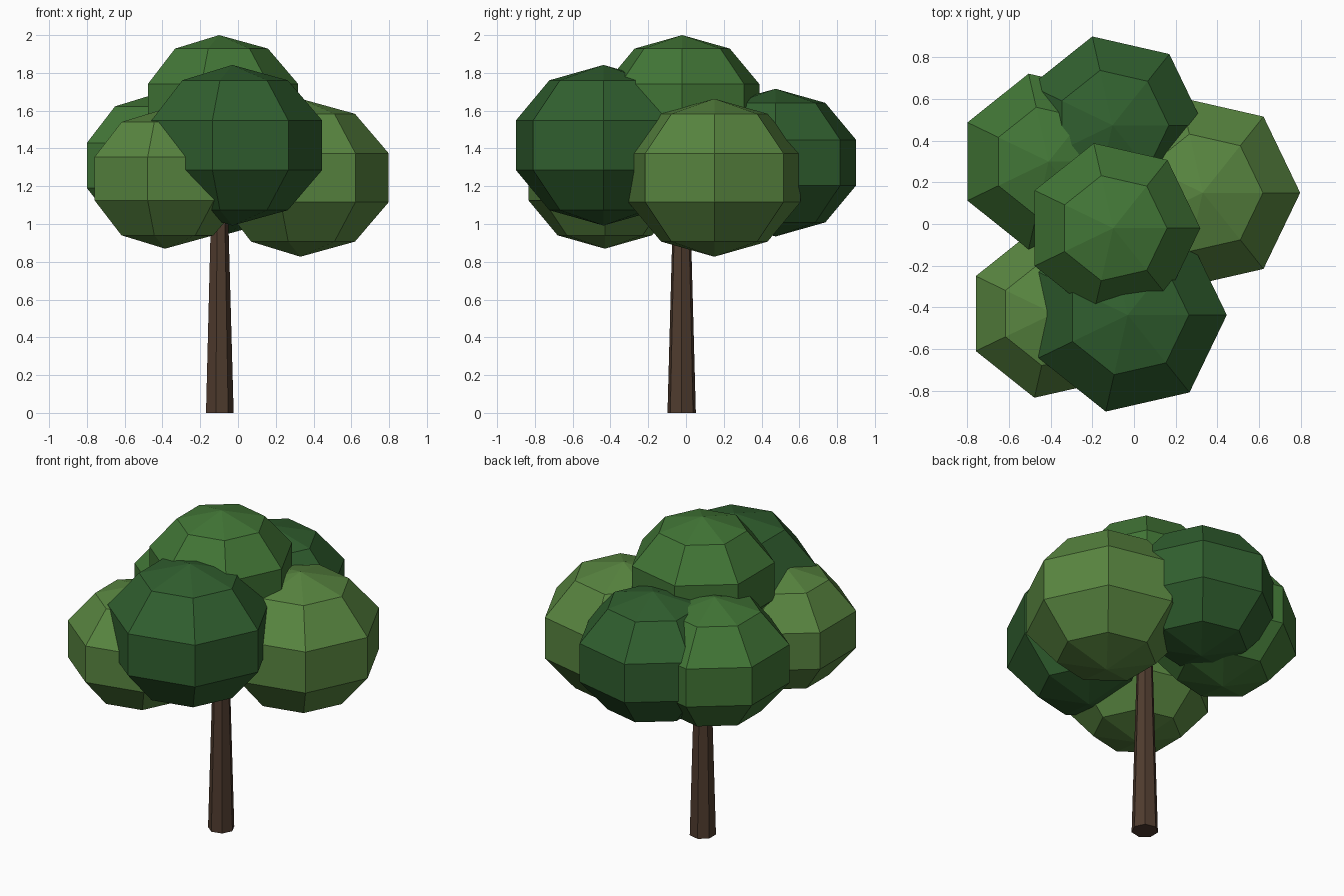
import bpy, bmesh
from math import sin, cos, pi

if "Cube" in bpy.data.objects:
    bpy.data.objects.remove(bpy.data.objects["Cube"])

SIDES = 7


def material(name, rgb):
    m = bpy.data.materials.new(name)
    m.diffuse_color = (*rgb, 1)
    m.use_nodes = True
    m.node_tree.nodes["Principled BSDF"].inputs["Base Color"].default_value = m.diffuse_color
    return m


def lathe(name, centre, profile, mat):
    """Turn (radius, z) points around z with 7 flat sides; zero radius makes a pole."""
    bm = bmesh.new()
    rings = []
    for r, z in profile:
        n = SIDES if r > 0 else 1
        rings.append([bm.verts.new((r * cos(2 * pi * i / SIDES), r * sin(2 * pi * i / SIDES), z))
                      for i in range(n)])
    for a, b in zip(rings, rings[1:]):
        for i in range(SIDES):
            j = (i + 1) % SIDES
            quad = [a[i % len(a)], a[j % len(a)], b[j % len(b)], b[i % len(b)]]
            bm.faces.new(list(dict.fromkeys(quad)))
    # close open ends
    if len(rings[0]) > 1:
        bm.faces.new(rings[0][::-1])
    if len(rings[-1]) > 1:
        bm.faces.new(rings[-1])
    bmesh.ops.recalc_face_normals(bm, faces=bm.faces)
    mesh = bpy.data.meshes.new(name)
    bm.to_mesh(mesh)
    bm.free()
    mesh.materials.append(mat)
    ob = bpy.data.objects.new(name, mesh)
    ob.location = centre
    bpy.context.collection.objects.link(ob)


def foliage(name, centre, radius, mat):
    """Low-poly ball with five bands, slightly flattened."""
    profile = [(0 if k in (0, 5) else radius * sin(k * pi / 5), -0.85 * radius * cos(k * pi / 5))
               for k in range(6)]
    lathe(name, centre, profile, mat)


bark = material("bark", (0.08, 0.045, 0.028))
dark = material("dark_green", (0.03, 0.115, 0.028))
mid = material("mid_green", (0.054, 0.181, 0.037))
light = material("light_green", (0.098, 0.235, 0.051))

# Tapered trunk, its top hidden in the crown
lathe("trunk", (-0.10, -0.023, 0), [(0.077, 0), (0.041, 1.3)], bark)

# Crown
foliage("foliage_top", (-0.10, -0.02, 1.626), 0.44, mid)
foliage("foliage_front", (-0.03, -0.437, 1.417), 0.50, dark)
foliage("foliage_right", (0.33, 0.15, 1.245), 0.492, light)
foliage("foliage_back", (-0.103, 0.474, 1.325), 0.46, dark)
foliage("foliage_back_left", (-0.41, 0.30, 1.31), 0.455, mid)
foliage("foliage_front_left", (-0.386, -0.43, 1.24), 0.436, light)
